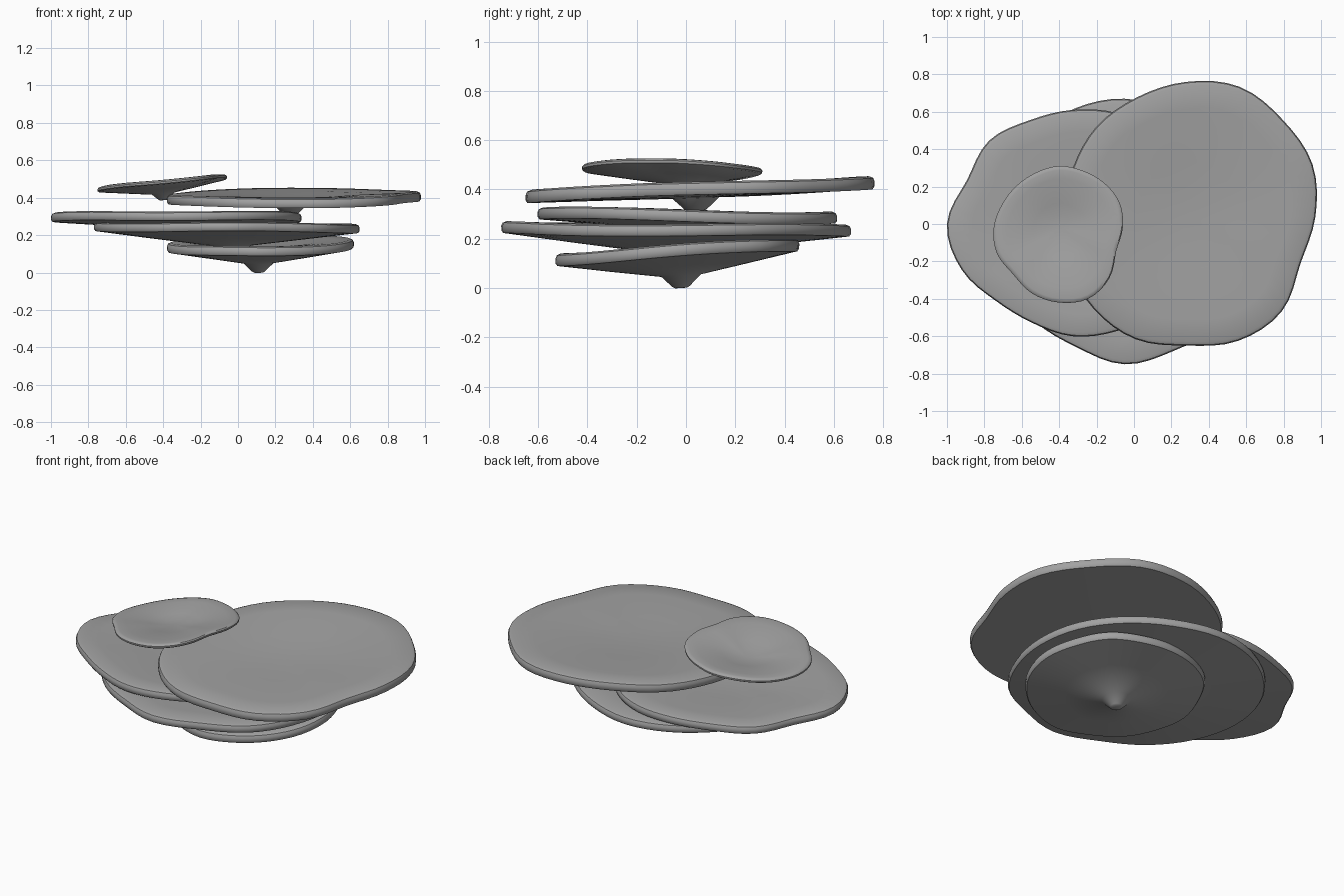
import bpy
import bmesh
from math import cos, sin, pi, radians

if "Cube" in bpy.data.objects:
    bpy.data.objects.remove(bpy.data.objects["Cube"], do_unlink=True)

SEGMENTS = 64

# One flat grey for every plate
grey = bpy.data.materials.new("stone_grey")
grey.use_nodes = True
colour = (0.36, 0.36, 0.36, 1)
grey.diffuse_color = colour
grey.node_tree.nodes["Principled BSDF"].inputs["Base Color"].default_value = colour


def outline_radius(radii, turn):
    """Smooth closed curve through evenly spaced radii (in hundredths)."""
    count = len(radii)
    place = turn * count
    i = int(place)
    t = place - i
    a, b, c, d = (radii[(i + k) % count] / 100 for k in (-1, 0, 1, 2))
    return b + 0.5 * t * (c - a + t * (2 * a - 5 * b + 4 * c - d
                                       + t * (3 * (b - c) + d - a)))


def add_plate(name, centre, radii, stem, rim, dish, tilt):
    """Wavy dished plate with a shallow conical underside and a short stem.

    stem: tip height, base height, tip radius, base radius
    rim: bottom height, top height
    """
    tip_z, base_z, tip_r, base_r = stem
    low, high = rim
    thick = high - low
    # Rings from the stem tip, round the rim, to the middle of the top:
    # (share of outline, extra fixed radius, height, rim ripple)
    rings = [
        (0, tip_r * 0.7, tip_z, 0),
        (0, tip_r, tip_z + 0.006, 0),
        (0, base_r, base_z, 0),
        (0.5, base_r * 0.5, base_z + (low - base_z) * 0.5, 0.3),
        (1, -0.008, low, 1),
        (1, -0.001, low + thick * 0.2, 1),
        (1, 0, low + thick * 0.6, 1),
        (1, -0.006, low + thick * 0.87, 1),
        (1, -0.022, high, 1),
        (0.8, 0, high - dish * 0.12, 0.6),
        (0.6, 0, high - dish * 0.3, 0.3),
        (0.4, 0, high - dish * 0.62, 0.1),
        (0.2, 0, high - dish * 0.92, 0),
    ]
    bm = bmesh.new()

    def vertex(x, y, z):
        lean = tilt[0] * x + tilt[1] * y
        return bm.verts.new((centre[0] + x, centre[1] + y, z + lean))

    loops = []
    for share, extra, z, ripple in rings:
        loop = []
        for s in range(SEGMENTS):
            angle = 2 * pi * s / SEGMENTS
            r = share * outline_radius(radii, s / SEGMENTS) + extra
            wave = 0.004 * ripple * sin(3 * angle + centre[0] * 9)
            loop.append(vertex(r * cos(angle), r * sin(angle), z + wave))
        loops.append(loop)
    middle = vertex(0, 0, high - dish)
    bm.faces.new(list(reversed(loops[0])))
    for lower, upper in zip(loops, loops[1:]):
        for s in range(SEGMENTS):
            n = (s + 1) % SEGMENTS
            bm.faces.new((lower[s], lower[n], upper[n], upper[s]))
    for s in range(SEGMENTS):
        bm.faces.new((loops[-1][s], loops[-1][(s + 1) % SEGMENTS], middle))
    bmesh.ops.recalc_face_normals(bm, faces=bm.faces)

    mesh = bpy.data.meshes.new(name)
    bm.to_mesh(mesh)
    bm.free()
    mesh.materials.append(grey)
    plate = bpy.data.objects.new(name, mesh)
    bpy.context.collection.objects.link(plate)
    bpy.ops.object.select_all(action='DESELECT')
    plate.select_set(True)
    bpy.context.view_layer.objects.active = plate
    bpy.ops.object.shade_smooth_by_angle(angle=radians(40))


# Plates from the ground up
add_plate("bottom_plate", (0.11, -0.02),
          (51, 50, 51, 49, 48, 48, 49, 48, 49, 48, 49, 49, 51, 50, 50, 51),
          stem=(0, 0.05, 0.035, 0.08), rim=(0.12, 0.17), dish=0.04,
          tilt=(0.015, 0.066))

add_plate("lower_plate", (-0.05, -0.04),
          (70, 70, 69, 69, 71, 71, 71, 72, 72, 70, 68, 67, 71, 69, 71, 70),
          stem=(0.09, 0.145, 0.05, 0.12), rim=(0.216, 0.264), dish=0.03,
          tilt=(-0.005, -0.005))

add_plate("middle_plate", (-0.33, 0),
          (67, 67, 66, 64, 61, 60, 63, 61, 67, 64, 58, 57, 60, 62, 65, 67),
          stem=(0.18, 0.235, 0.045, 0.1), rim=(0.27, 0.318), dish=0.03,
          tilt=(0, -0.02))

add_plate("upper_plate", (0.28, 0.04),
          (69, 73, 73, 75, 72, 69, 68, 66, 66, 68, 70, 71, 69, 72, 72, 66),
          stem=(0.313, 0.365, 0.045, 0.095), rim=(0.372, 0.425), dish=0.025,
          tilt=(0.006, 0.036))

add_plate("top_plate", (-0.4, -0.02),
          (34, 35, 34, 33, 33, 32, 32, 33, 35, 36, 35, 38, 40, 41, 38, 33),
          stem=(0.387, 0.422, 0.027, 0.06), rim=(0.465, 0.49), dish=0.04,
          tilt=(0.1, -0.025))
